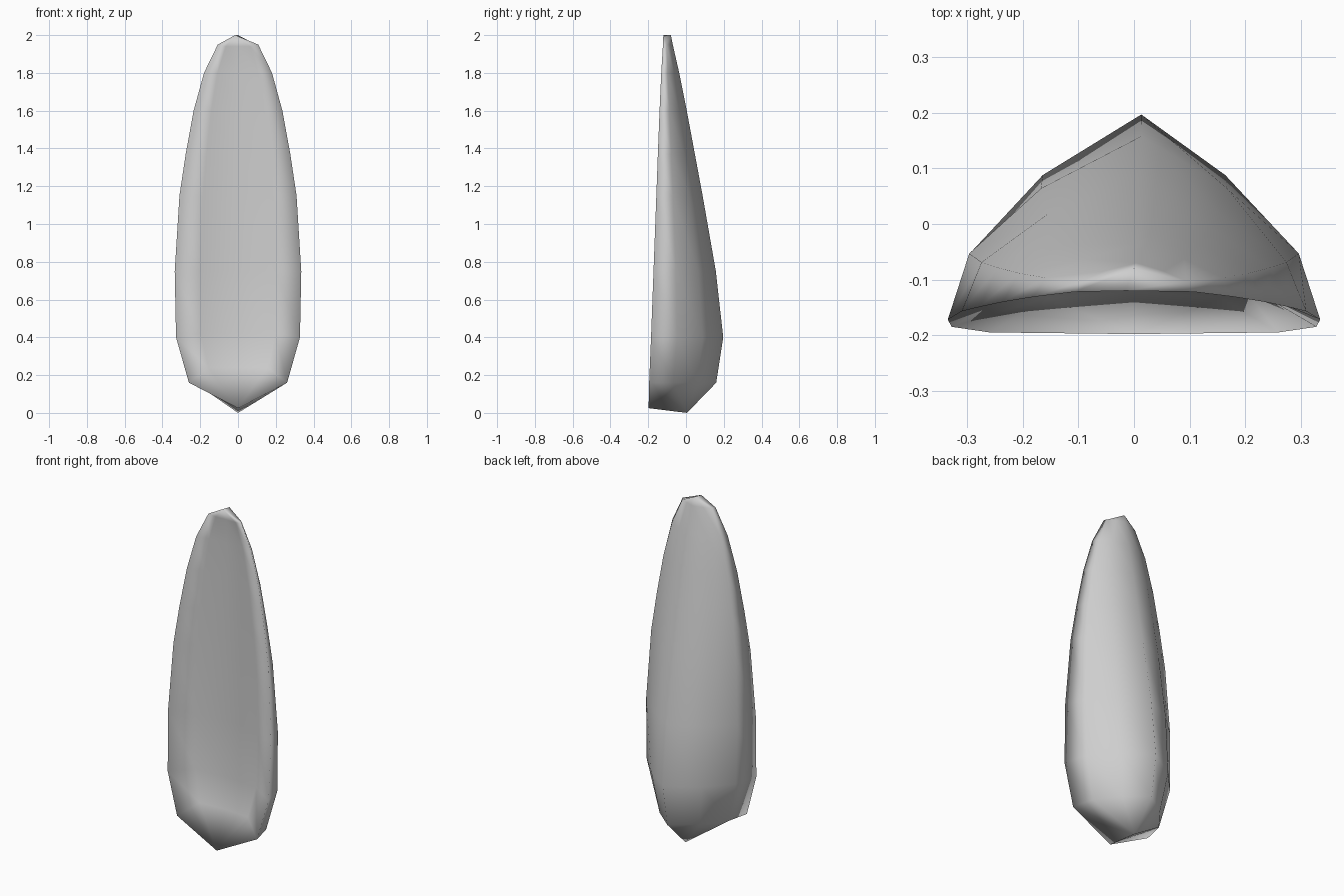
import bpy, bmesh

cube = bpy.data.objects.get("Cube")
if cube:
    bpy.data.objects.remove(cube, do_unlink=True)

# Plain grey material
grey = bpy.data.materials.new("plain_grey")
grey.use_nodes = True
colour = (0.62, 0.62, 0.62, 1)
grey.diffuse_color = colour
grey.node_tree.nodes["Principled BSDF"].inputs["Base Color"].default_value = colour

# Rings: height, half width, y of the rim, y of the back ridge,
# then y and height of the front hollow
RINGS = [
    (0.16, 0.260, -0.195, 0.160, -0.122, 0.24),
    (0.40, 0.328, -0.185, 0.197, -0.102, 0.42),
    (0.75, 0.335, -0.172, 0.158, -0.100, 0.75),
    (1.15, 0.310, -0.157, 0.088, -0.102, 1.15),
    (1.37, 0.277, -0.149, 0.047, -0.104, 1.37),
    (1.60, 0.235, -0.140, 0.004, -0.106, 1.60),
    (1.80, 0.180, -0.131, -0.036, -0.109, 1.80),
    (1.95, 0.107, -0.122, -0.070, -0.113, 1.94),
]
# Back outline and front hollow: share of width, share of depth
SIDE = [(1, 0), (0.885, 0.36), (0.5, 0.715)]
SECTION = [(-u, v) for u, v in SIDE] + [(0.04, 1)] + SIDE[::-1]
HOLLOW = [(0.6, 0.85), (0, 1), (-0.6, 0.85)]


def ring(z, w, rim, ridge, hollow, hollow_z):
    """Closed loop round the back and across the dished front."""
    back = [(u * w, rim + (ridge - rim) * v, z) for u, v in SECTION]
    front = [(u * w, rim + (hollow - rim) * v, hollow_z) for u, v in HOLLOW]
    return back + front


def end_ring(front, back):
    """Loop gathered to two points, closing an end with a short keel."""
    keel = [front if v == 0 else back for _, v in SECTION]
    return keel + [front] * len(HOLLOW)


loops = [end_ring((0, -0.198, 0.025), (0, 0.005, 0))]
loops += [ring(*r) for r in RINGS]
loops.append(end_ring((-0.015, -0.12, 2), (0, -0.08, 2)))

# Closed shell with a rounded back and a dished front
bm = bmesh.new()
grid = [[bm.verts.new(p) for p in loop] for loop in loops]
for low, high in zip(grid, grid[1:]):
    for i in range(len(low)):
        j = (i + 1) % len(low)
        bm.faces.new((low[i], high[i], high[j], low[j]))
bmesh.ops.remove_doubles(bm, verts=bm.verts, dist=0.0005)
bmesh.ops.recalc_face_normals(bm, faces=bm.faces)
for face in bm.faces:
    face.smooth = True
mesh = bpy.data.meshes.new("shell")
bm.to_mesh(mesh)
bm.free()
mesh.materials.append(grey)
shell = bpy.data.objects.new("shell", mesh)
bpy.context.collection.objects.link(shell)
